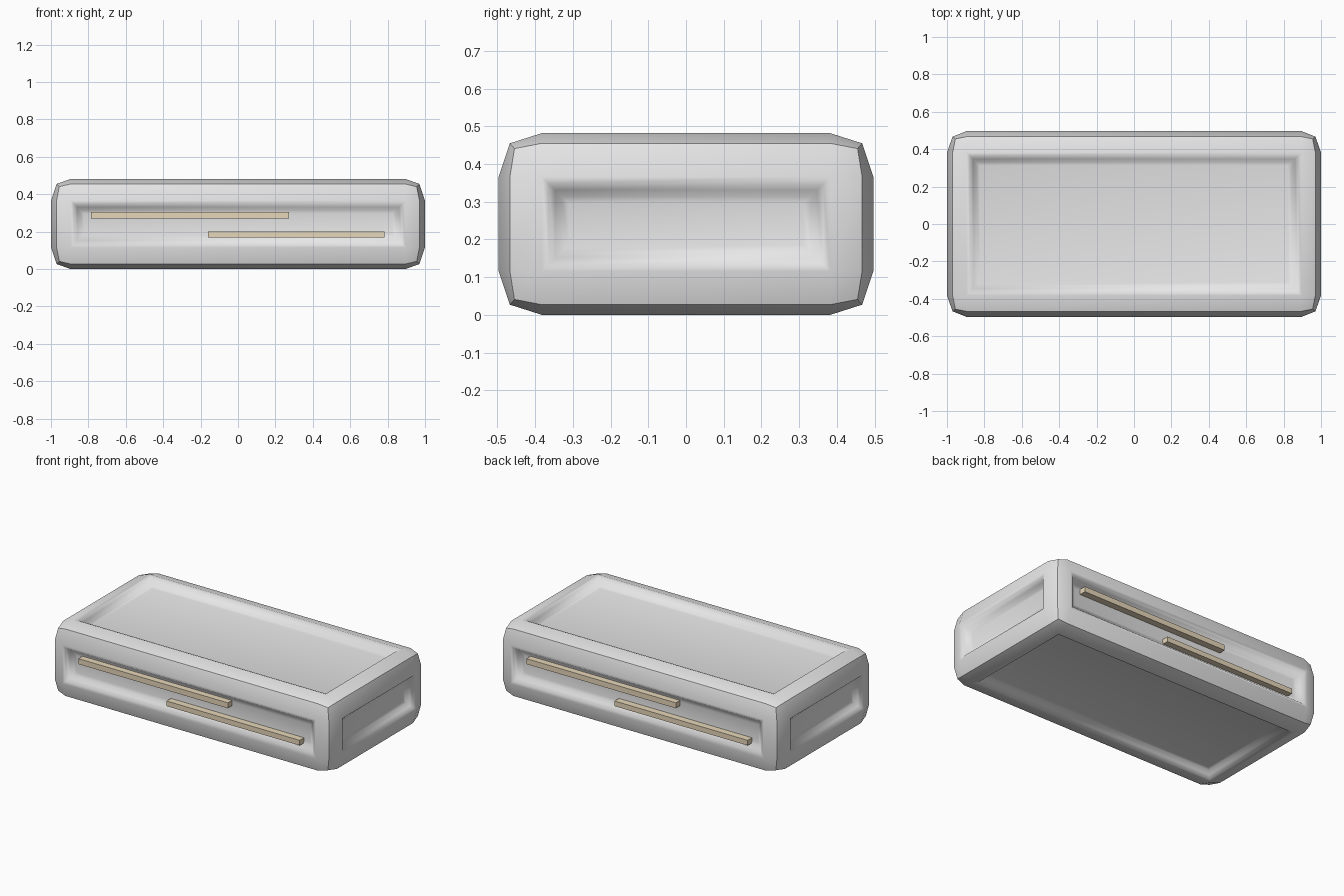
import bpy
import bmesh
from mathutils import Vector

cube = bpy.data.objects.get("Cube")
if cube:
    bpy.data.objects.remove(cube, do_unlink=True)


def material(name, colour):
    mat = bpy.data.materials.new(name)
    mat.use_nodes = True
    mat.diffuse_color = (*colour, 1)
    mat.node_tree.nodes["Principled BSDF"].inputs["Base Color"].default_value = (*colour, 1)
    return mat


def add_object(name, bm, mat):
    mesh = bpy.data.meshes.new(name)
    bm.to_mesh(mesh)
    bm.free()
    mesh.materials.append(mat)
    obj = bpy.data.objects.new(name, mesh)
    bpy.context.collection.objects.link(obj)
    return obj


light_grey = material("light grey", (0.8, 0.8, 0.8))
tan = material("tan", (0.8, 0.68, 0.49))

# Half sizes along x, y, z: panel plane, box edge, box corner, recess rim
CENTRE = Vector((0, 0, 0.241))
PLANE = (1.0, 0.497, 0.241)
EDGE = (0.97, 0.467, 0.214)
CORNER = (0.955, 0.455, 0.2)
RIM = (0.895, 0.382, 0.125)
# Recess profile: inward offset and depth
RECESS = [(0.018, 0.006), (0.035, 0.025), (0.052, 0.043), (0.07, 0.048)]


def add_panel(bm, axis, side, panel_id):
    """One side of the box: bevelled border, soft slope and sunken floor."""
    u_axis, v_axis = (axis + 1) % 3, (axis + 2) % 3

    def vert(u, v, n):
        co = Vector((0, 0, 0))
        co[u_axis], co[v_axis], co[axis] = u, v, n * side
        return bm.verts.new(co + CENTRE)

    def face(verts):
        f = bm.faces.new(verts if side > 0 else verts[::-1])
        f.smooth = True
        f[panel_id] = axis * 2 + (side > 0)

    # Border grid of four by four points
    grid = {}
    steps = (-2, -1, 1, 2)
    for i in steps:
        for j in steps:
            outer = (abs(i) == 2) + (abs(j) == 2)
            size = (PLANE, EDGE, CORNER)[outer]
            u = (size if abs(i) == 2 else RIM)[u_axis] * (1 if i > 0 else -1)
            v = (size if abs(j) == 2 else RIM)[v_axis] * (1 if j > 0 else -1)
            grid[i, j] = vert(u, v, size[axis])
    for a, b in zip(steps, steps[1:]):
        for c, d in zip(steps, steps[1:]):
            if (a, c) != (-1, -1):
                face([grid[a, c], grid[b, c], grid[b, d], grid[a, d]])

    # Recess rings from the rim down to the floor
    signs = ((-1, -1), (1, -1), (1, 1), (-1, 1))
    ring = [grid[s] for s in signs]
    for inset, depth in RECESS:
        inner = [vert(su * (RIM[u_axis] - inset), sv * (RIM[v_axis] - inset),
                      PLANE[axis] - depth) for su, sv in signs]
        for k in range(4):
            m = (k + 1) % 4
            face([ring[k], ring[m], inner[m], inner[k]])
        ring = inner
    face(ring)


# Box body
bm = bmesh.new()
panel_id = bm.faces.layers.int.new("panel")
for axis in range(3):
    for side in (-1, 1):
        add_panel(bm, axis, side, panel_id)
bmesh.ops.remove_doubles(bm, verts=bm.verts[:], dist=0.0005)
for edge in bm.edges:
    edge.smooth = len({f[panel_id] for f in edge.link_faces}) == 1
add_object("box_body", bm, light_grey)


def add_strip(name, x0, x1, z0, z1, turn):
    """Long bar standing on the recess floor of the front or back."""
    bm = bmesh.new()
    bmesh.ops.create_cube(bm, size=1)
    y0, y1 = -0.493, -0.43
    for v in bm.verts:
        x = x1 if v.co.x > 0 else x0
        y = y1 if v.co.y > 0 else y0
        v.co = (x * turn, y * turn, z1 if v.co.z > 0 else z0)
    add_object(name, bm, tan)


# Strips on the front, repeated on the back by a half turn
for place, turn in (("front", 1), ("back", -1)):
    add_strip(place + "_upper_strip", -0.785, 0.273, 0.27, 0.305, turn)
    add_strip(place + "_lower_strip", -0.16, 0.782, 0.168, 0.201, turn)
